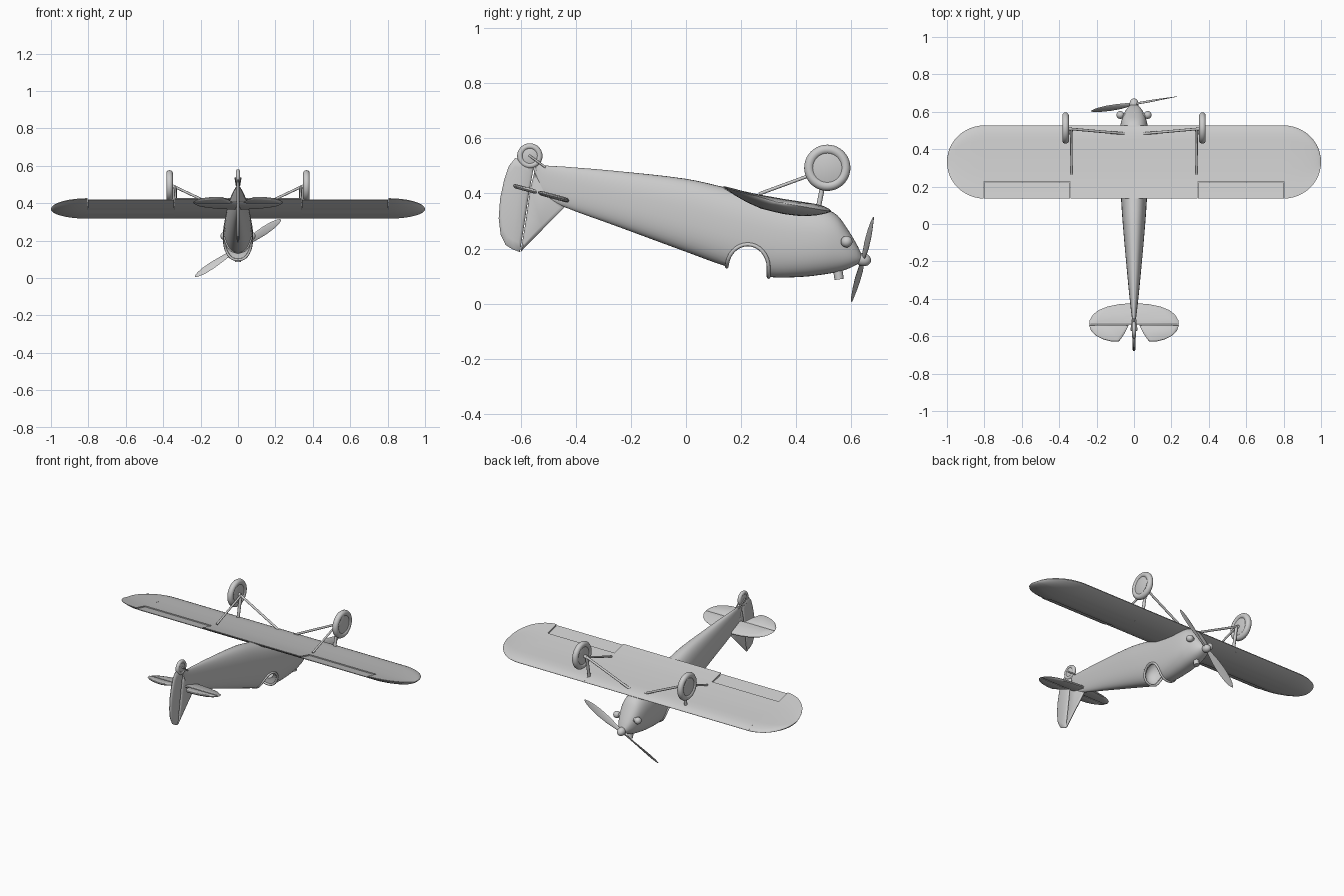
import bpy, bmesh, math
from mathutils import Vector as V

if "Cube" in bpy.data.objects:
    bpy.data.objects.remove(bpy.data.objects["Cube"])


def finish(ob, angle=40):
    bpy.ops.object.select_all(action='DESELECT')
    bpy.context.view_layer.objects.active = ob
    ob.select_set(True)
    bpy.ops.object.shade_smooth_by_angle(angle=math.radians(angle))
    return ob


def loft(name, rings, angle=40):
    """Closed skin through equal-length rings of points."""
    bm = bmesh.new()
    rs = [[bm.verts.new(p) for p in r] for r in rings]
    n = len(rs[0])
    for a, b in zip(rs, rs[1:]):
        for i in range(n):
            j = (i + 1) % n
            bm.faces.new((a[i], a[j], b[j], b[i]))
    bm.faces.new(rs[0][::-1])
    bm.faces.new(rs[-1])
    bmesh.ops.recalc_face_normals(bm, faces=bm.faces)
    me = bpy.data.meshes.new(name)
    bm.to_mesh(me)
    bm.free()
    ob = bpy.data.objects.new(name, me)
    bpy.context.collection.objects.link(ob)
    return finish(ob, angle)


def rod(name, a, b, r):
    a, b = V(a), V(b)
    q = (b - a).to_track_quat('Z', 'Y')
    ring = [q @ V((r * math.cos(t * math.pi / 6), r * math.sin(t * math.pi / 6), 0)) for t in range(12)]
    return loft(name, [[a + p for p in ring], [b + p for p in ring]])


def ball(name, loc, scale, tilt=0):
    bpy.ops.mesh.primitive_uv_sphere_add(segments=24, ring_count=16, location=loc, rotation=(tilt, 0, 0))
    ob = bpy.context.object
    ob.name, ob.scale = name, scale
    return finish(ob)


def plate(name, pts, to3d, t):
    """Thin lens-edged plate from a 2D outline."""
    cx = sum(p[0] for p in pts) / len(pts)
    cy = sum(p[1] for p in pts) / len(pts)
    def ring(s, h):
        return [to3d(cx + (a - cx) * s, cy + (b - cy) * s, h) for a, b in pts]
    return loft(name, [ring(.8, -t), ring(.95, -t * .6), ring(1, 0), ring(.95, t * .6), ring(.8, t)])


# Fuselage stations: y, upper z, lower z, half width
ST = [(-.545, .514, .43, .005), (-.52, .503, .39, .009), (-.44, .497, .350, .019), (-.26, .482, .284, .037),
      (0, .453, .188, .060), (.15, .420, .134, .070), (.30, .385, .097, .077), (.42, .36, .097, .080),
      (.50, .345, .106, .077), (.55, .32, .115, .068), (.59, .265, .127, .054), (.62, .215, .142, .036),
      (.637, .18, .152, .018)]


def station(y):
    for i in range(len(ST) - 1):
        if y <= ST[i + 1][0] + 1e-9:
            break
    f = (y - ST[i][0]) / (ST[i + 1][0] - ST[i][0])
    p = [ST[max(i - 1, 0)], ST[i], ST[i + 1], ST[min(i + 2, len(ST) - 1)]]
    h = p[2][0] - p[1][0]
    out = []
    for k in (1, 2, 3):
        m1 = (p[2][k] - p[0][k]) / (p[2][0] - p[0][0]) * h
        m2 = (p[3][k] - p[1][k]) / (p[3][0] - p[1][0]) * h
        out.append((2*f**3 - 3*f*f + 1) * p[1][k] + (f**3 - 2*f*f + f) * m1
                   + (3*f*f - 2*f**3) * p[2][k] + (f**3 - f*f) * m2)
    return out


def skin(y, a):
    zt, zb, w = station(y)
    c, s, e = math.cos(a), math.sin(a), .85
    return V((math.copysign(abs(c) ** e, c) * w, y, (zt + zb) / 2 + math.copysign(abs(s) ** e, s) * (zt - zb) / 2))


def skin_angle(y, z):
    zt, zb, w = station(y)
    k = max(-1, min(1, (z - (zt + zb) / 2) / ((zt - zb) / 2)))
    return math.asin(math.copysign(abs(k) ** (1 / .85), k))


ys = [ST[i][0] + (ST[i + 1][0] - ST[i][0]) * k / 4 for i in range(len(ST) - 1) for k in range(4)] + [ST[-1][0]]
fuselage = loft("fuselage", [[skin(y, k * math.pi / 20) for k in range(40)] for y in ys])

# Cockpit opening and hollow interior
arc = [(.224 + .076 * math.cos(k * math.pi / 16), .13 + .085 * math.sin(k * math.pi / 16)) for k in range(17)]
notch = [(.300, .0)] + arc + [(.148, .0)]
cut1 = loft("cutter_notch", [[(x, y, z) for y, z in notch] for x in (-.2, .2)])
cut2 = ball("cutter_well", (0, .225, .2), (.06, .11, .085))
for c in (cut1, cut2):
    c.hide_render = True
    m = fuselage.modifiers.new("cut", 'BOOLEAN')
    m.operation, m.object, m.solver = 'DIFFERENCE', c, 'EXACT'
    bpy.context.view_layer.objects.active = fuselage
    bpy.ops.object.modifier_apply(modifier=m.name)
    bpy.data.objects.remove(c)
finish(fuselage, 35)

# Padded cockpit rim following the opening
right = [skin(y, skin_angle(y, z)) for y, z in arc]
left = [V((-p.x, p.y, p.z)) for p in reversed(right)]
def under(y, z):
    a = skin_angle(y, z)
    return [skin(y, a + (-math.pi / 2 - a) * 2 * k / 12) for k in range(1, 12)]
loop = right + under(.148, .13) + left + [V((-p.x, p.y, p.z)) for p in under(.300, .13)]
cu = bpy.data.curves.new("cockpit_rim", 'CURVE')
cu.dimensions, cu.bevel_depth, cu.bevel_resolution = '3D', .007, 2
sp = cu.splines.new('POLY')
sp.points.add(len(loop) - 1)
for p, q in zip(sp.points, loop):
    p.co = (*q, 1)
sp.use_cyclic_u = True
bpy.context.collection.objects.link(bpy.data.objects.new("cockpit_rim", cu))

# Wing: u runs from trailing (0) to leading edge (1); heights are relative to the chord
FOIL = [(0, .002, -.002), (.1, .001, -.022), (.22, 0, -.038), (.35, .001, -.049), (.55, .005, -.050),
        (.72, .010, -.043), (.85, .014, -.029), (.93, .013, -.016), (.98, .008, -.006), (1, .001, -.001)]


def foil(u, k):
    for a, b in zip(FOIL, FOIL[1:]):
        if u <= b[0]:
            return a[k] + (b[k] - a[k]) * (u - a[0]) / (b[0] - a[0])


def wing_panel(name, xs, u0, u1, drop=0, thick=1):
    us = [u0 + (u1 - u0) * (.5 - .5 * math.cos(math.pi * k / 20)) for k in range(21)]
    rings = []
    for x in xs:
        t = max(0, (abs(x) - .8) / .2)
        s = max(.03, math.sqrt(max(0, 1 - t * t)))
        def pt(u, k):
            c = .5 + (u - .5) * s
            h = foil(min(1, u), k) * thick * s
            return (x, .136 + .391 * c, .425 - .09 * c + h - drop - .012 * (1 - s))
        rings.append([pt(u, 1) for u in us] + [pt(u, 2) for u in reversed(us)])
    return loft(name, rings)


wing_panel("wing_centre", (-.34, .34), 0, 1)
for s, side in ((1, "right"), (-1, "left")):
    wing_panel("wing_mid_" + side, (s * .34, s * .805), .228, 1)
    wing_panel("wing_tip_" + side, [s * (.8 + .2 * math.sin(k * math.pi / 24)) if k else s * .805
                                    for k in (0, 1, 2, 3, 4, 5, 6, 7, 8, 9, 10, 11, 12)], 0, 1)
    wing_panel("aileron_" + side, (s * .343, s * .802), 0, .222, .006, .7)

# Tail surfaces
fin_map = lambda y, z, h: (h, y, z)
plate("fin", [(-.60, .188), (-.52, .27), (-.44, .35), (-.50, .40), (-.55, .48), (-.565, .42), (-.582, .30)], fin_map, .009)
plate("rudder", [(-.603, .187), (-.63, .197), (-.655, .213), (-.673, .25), (-.68, .31), (-.675, .38), (-.66, .45),
                 (-.643, .50), (-.62, .528), (-.59, .525), (-.552, .50), (-.57, .40), (-.588, .28)], fin_map, .009)
tail_map = lambda x, y, h: (x, y, .375 - (y + .43) * .27 + h)
front = [(.24, -.538), (.237, -.515), (.22, -.485), (.19, -.461), (.14, -.441), (.08, -.429), (.03, -.425)]
plate("tailplane", front + [(-x, y) for x, y in reversed(front)], tail_map, .009)
for s, side in ((1, "right"), (-1, "left")):
    plate("elevator_" + side, [(s * x, y) for x, y in ((.028, -.541), (.05, -.585), (.08, -.628), (.12, -.628),
          (.165, -.617), (.205, -.597), (.23, -.57), (.24, -.541), (.13, -.541))], tail_map, .008)


# Wheels
def wheel(name, loc, r, w):
    bpy.ops.mesh.primitive_torus_add(major_segments=40, minor_segments=14, major_radius=r - w, minor_radius=w,
                                     location=loc, rotation=(0, math.pi / 2, 0))
    bpy.context.object.name = name + "_tyre"
    finish(bpy.context.object)
    def ring(rr, h):
        return [(loc[0] + h, loc[1] + rr * math.cos(k * math.pi / 16), loc[2] + rr * math.sin(k * math.pi / 16))
                for k in range(32)]
    q = r - w
    loft(name + "_hub", [ring(q * .3, -w * .95), ring(q * .75, -w * .7), ring(q, -w * .5),
                         ring(q, w * .5), ring(q * .75, w * .7), ring(q * .3, w * .95)])


for s, side in ((1, "right"), (-1, "left")):
    wheel("wheel_" + side, (s * .366, .513, .493), .084, .018)
    hub = (s * .336, .508, .487)
    rod("axle_" + side, (s * .366, .513, .493), hub, .010)
    rod("rear_strut_" + side, hub, (s * .334, .265, .398), .006)
    rod("wing_strut_" + side, hub, (s * .337, .48, .345), .009)
    rod("body_strut_" + side, hub, (s * .05, .483, .352), .007)
    rod("tail_fork_" + side, (s * .015, -.567, .536), (s * .008, -.51, .495), .004)
    ball("engine_cylinder_" + side, (s * .073, .583, .225), (.021, .021, .021))
    rod("cylinder_stub_" + side, (s * .02, .575, .225), (s * .07, .583, .225), .014)
wheel("tail_wheel", (0, -.567, .536), .046, .011)
rod("tail_axle", (-.017, -.567, .536), (.017, -.567, .536), .005)
rod("tail_strut", (0, -.562, .53), (0, -.527, .425), .006)
rod("air_intake", (0, .55, .13), (0, .556, .088), .017)

# Propeller and spinner
axis = V((0, .967, -.253)).normalized()
hub = V((0, .642, .16))
ball("spinner", hub, (.024, .030, .024), -.255)
for s, name in ((1, "blade_a"), (-1, "blade_b")):
    along = s * V((.23, .0395, .153)).normalized()
    across = axis.cross(along)
    rings = []
    for t, w in ((.02, .008), (.15, .013), (.35, .020), (.6, .023), (.8, .020), (.92, .013), (.98, .006), (1, .001)):
        a = math.radians(40 - 25 * t)
        d = across * math.cos(a) + axis * math.sin(a)
        n = axis * math.cos(a) - across * math.sin(a)
        rings.append([hub + along * .279 * t + d * w * math.cos(k * math.pi / 8)
                      + n * min(w, .005 - .0035 * t) * math.sin(k * math.pi / 8) for k in range(16)])
    loft("propeller_" + name, rings)
